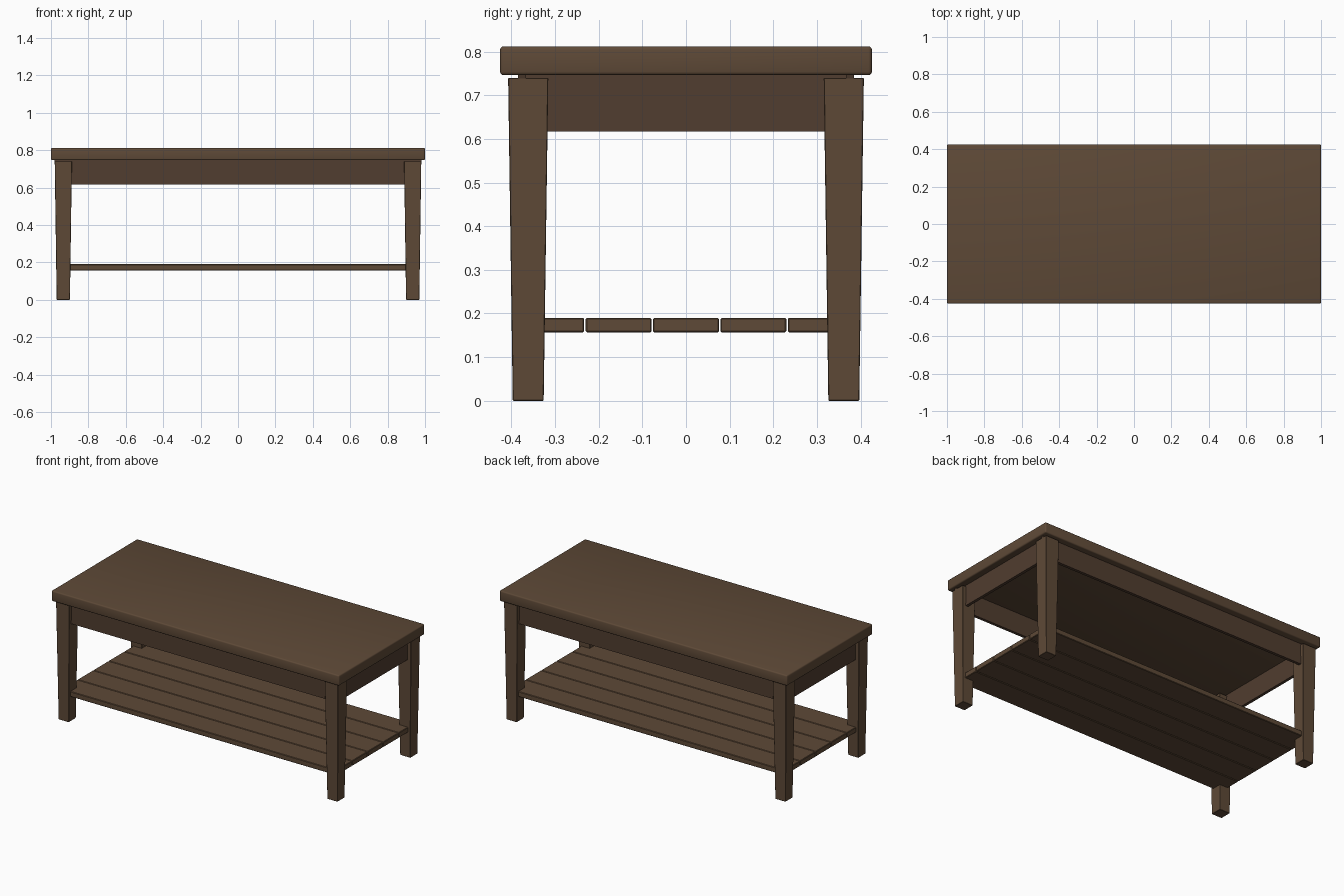
import bpy, bmesh

if "Cube" in bpy.data.objects:
    bpy.data.objects.remove(bpy.data.objects["Cube"])


def material(name, rgb):
    m = bpy.data.materials.new(name)
    m.diffuse_color = (*rgb, 1)
    m.use_nodes = True
    m.node_tree.nodes["Principled BSDF"].inputs["Base Color"].default_value = m.diffuse_color
    return m


WOOD = material("brown wood", (0.112, 0.067, 0.038))
APRON = material("shaded brown wood", (0.082, 0.047, 0.029))


def block(name, lo, hi, mat, bevel=0.0, bottom=(1, 1), segments=2):
    """Box from lo to hi; bottom scales its lower face for a taper."""
    bm = bmesh.new()
    bmesh.ops.create_cube(bm, size=1)
    centre = [(a + b) / 2 for a, b in zip(lo, hi)]
    for v in bm.verts:
        for i in range(3):
            scale = bottom[i] if i < 2 and v.co.z < 0 else 1
            v.co[i] *= (hi[i] - lo[i]) * scale
    if bevel:
        bmesh.ops.bevel(bm, geom=bm.edges[:], offset=bevel, segments=segments,
                        profile=0.5, affect='EDGES')
    mesh = bpy.data.meshes.new(name)
    bm.to_mesh(mesh)
    bm.free()
    mesh.materials.append(mat)
    ob = bpy.data.objects.new(name, mesh)
    ob.location = centre
    bpy.context.collection.objects.link(ob)
    return ob


# Thick top with softened edges
block("tabletop", (-1, -0.426, 0.746), (1, 0.426, 0.812), WOOD, 0.008, segments=3)

# Four tapered legs
for sx, side in ((-1, "left"), (1, "right")):
    for sy, end in ((-1, "front"), (1, "back")):
        x, y = sx * 0.934, sy * 0.3615
        block(f"{end}_{side}_leg", (x - 0.046, y - 0.046, 0),
              (x + 0.046, y + 0.046, 0.74), WOOD, 0.0015, (0.77, 0.77), 1)

# Thin apron boards under the top, slightly longer along their upper edge
for s, end in ((-1, "front"), (1, "back")):
    block(f"{end}_apron", (-0.982, s * 0.376 - 0.009, 0.617),
          (0.982, s * 0.376 + 0.009, 0.747), APRON, bottom=(0.965, 1))
for s, side in ((-1, "left"), (1, "right")):
    block(f"{side}_apron", (s * 0.948 - 0.009, -0.385, 0.617),
          (s * 0.948 + 0.009, 0.385, 0.747), APRON, bottom=(1, 0.965))

# Low shelf of five slats
for i in range(-2, 3):
    y = i * 0.1545
    block(f"shelf_slat_{i + 3}", (-0.955, y - 0.0758, 0.157),
          (0.955, y + 0.0758, 0.19), WOOD, 0.003, segments=1)

# Smooth the rounded edges
for ob in bpy.context.scene.objects:
    ob.select_set(True)
    bpy.context.view_layer.objects.active = ob
bpy.ops.object.shade_smooth_by_angle()
